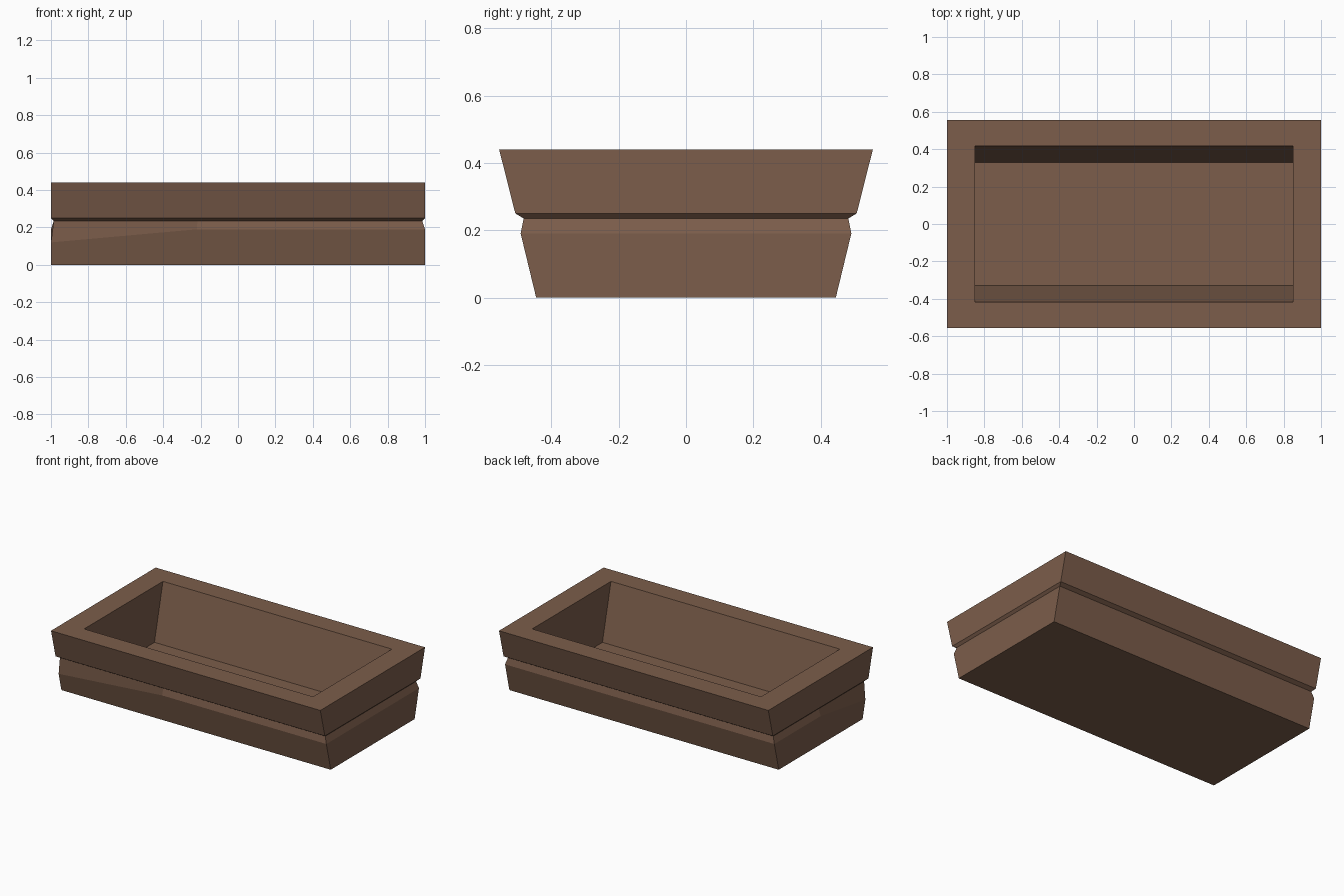
import bpy, bmesh

if "Cube" in bpy.data.objects:
    bpy.data.objects.remove(bpy.data.objects["Cube"])

wood = bpy.data.materials.new("brown wood")
wood.diffuse_color = (0.2, 0.11, 0.07, 1)
wood.use_nodes = True
wood.node_tree.nodes["Principled BSDF"].inputs["Base Color"].default_value = wood.diffuse_color

# (half x, half y, z, z of the worn front-left corner), from floor of the hollow
# over the rim, down past the groove to the base
levels = [
    (0.85, 0.328, 0.065),
    (0.85, 0.418, 0.44),
    (1.0, 0.555, 0.44),
    (1.0, 0.507, 0.25),
    (0.985, 0.482, 0.235),
    (1.0, 0.491, 0.19),
    (1.0, 0.445, 0.0),
]
LIP = 5  # lower lip of the groove, worn down at one corner

bm = bmesh.new()
rings = []
for i, (hx, hy, z) in enumerate(levels):
    corner = (-hx, -hy, z)
    if i == LIP:
        corner = (-1.0, -0.474, 0.12)
    pts = [corner, (-0.22 * hx, -hy, z), (hx, -hy, z),
           (hx, hy, z), (-hx, hy, z), (-hx, 0, z)]
    rings.append([bm.verts.new(p) for p in pts])

for a, b in zip(rings, rings[1:]):
    n = len(a)
    for k in range(n):
        j = (k + 1) % n
        bm.faces.new((a[k], a[j], b[j], b[k]))
bm.faces.new(rings[0])
bm.faces.new(rings[-1])
bmesh.ops.recalc_face_normals(bm, faces=bm.faces)

# trough body
mesh = bpy.data.meshes.new("planter_trough")
bm.to_mesh(mesh)
bm.free()
mesh.materials.append(wood)
obj = bpy.data.objects.new("planter_trough", mesh)
bpy.context.collection.objects.link(obj)
